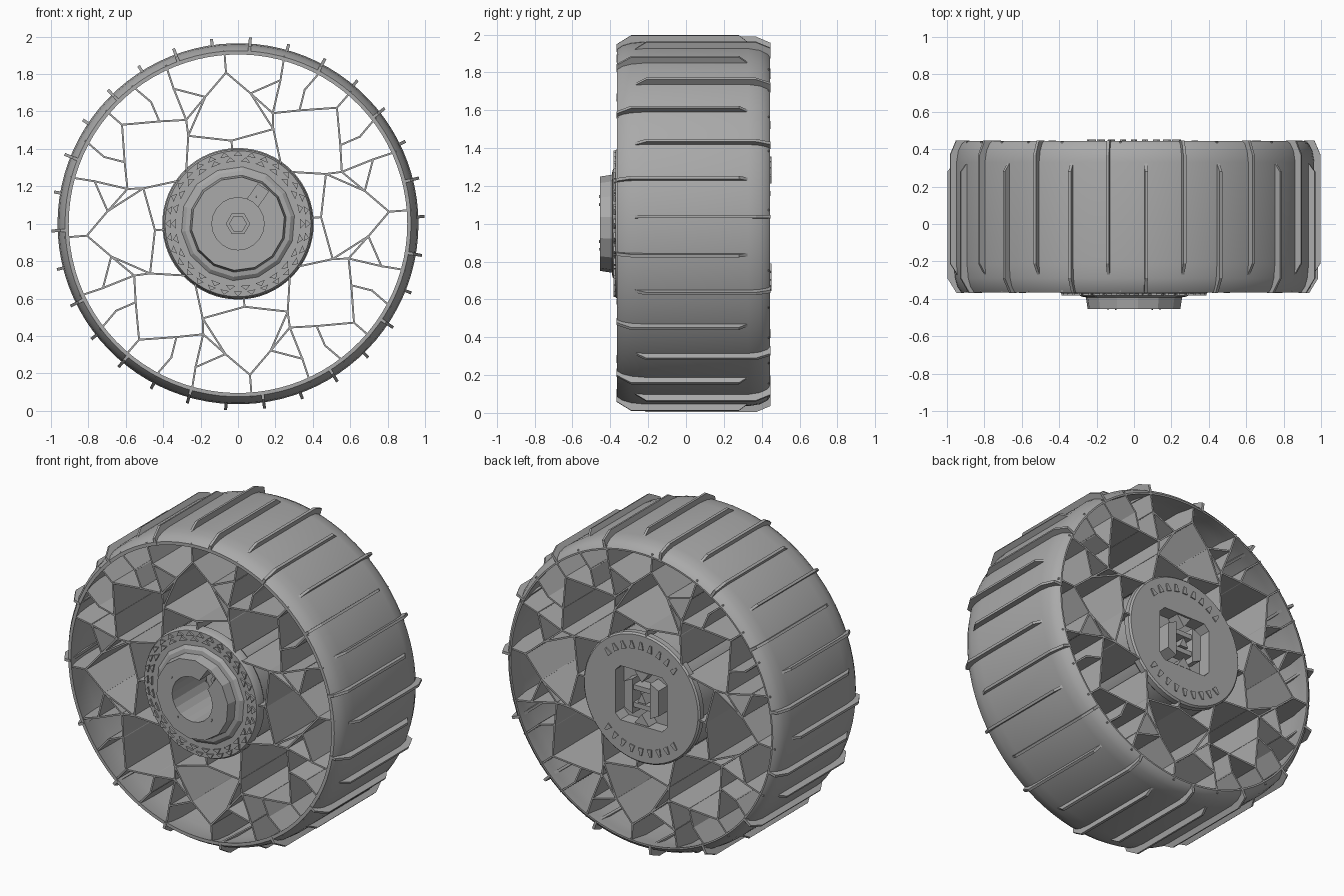
import bpy, bmesh
from math import sin, cos, pi, radians
from mathutils import Vector

cube = bpy.data.objects.get("Cube")
if cube:
    bpy.data.objects.remove(cube)

grey = bpy.data.materials.new("mid grey")
grey.use_nodes = True
COLOUR = (0.4, 0.4, 0.4, 1)
grey.diffuse_color = COLOUR
grey.node_tree.nodes["Principled BSDF"].inputs["Base Color"].default_value = COLOUR


def polar(r, deg, y=0.0):
    """Point around the axle, which runs along y at height 1."""
    a = radians(deg)
    return Vector((r * cos(a), y, 1 + r * sin(a)))


def finish(name, bm, smooth=0):
    bmesh.ops.recalc_face_normals(bm, faces=bm.faces)
    me = bpy.data.meshes.new(name)
    bm.to_mesh(me)
    bm.free()
    me.materials.append(grey)
    ob = bpy.data.objects.new(name, me)
    bpy.context.collection.objects.link(ob)
    if smooth:
        bpy.ops.object.select_all(action="DESELECT")
        ob.select_set(True)
        bpy.context.view_layer.objects.active = ob
        bpy.ops.object.shade_smooth_by_angle(angle=radians(smooth))
    return ob


def prism(bm, points, offset):
    """Solid between a polygon and its copy moved by offset."""
    a = [bm.verts.new(p) for p in points]
    b = [bm.verts.new(Vector(p) + Vector(offset)) for p in points]
    bm.faces.new(a)
    bm.faces.new(b[::-1])
    for i in range(len(a)):
        j = (i + 1) % len(a)
        bm.faces.new((a[i], b[i], b[j], a[j]))


def lathe(bm, profile, sides, closed=False, turn=0):
    """Spin (radius, y) pairs about the axle; cap the ends when not closed."""
    rings = [[bm.verts.new(polar(r, turn + 360 * i / sides, y)) for i in range(sides)]
             for r, y in profile]
    pairs = list(zip(rings, rings[1:])) + ([(rings[-1], rings[0])] if closed else [])
    for p, q in pairs:
        for i in range(sides):
            j = (i + 1) % sides
            bm.faces.new((p[i], p[j], q[j], q[i]))
    if not closed:
        bm.faces.new(rings[0])
        bm.faces.new(rings[-1][::-1])


def cut(target, cutter):
    mod = target.modifiers.new("cut", "BOOLEAN")
    mod.operation, mod.solver, mod.object = "DIFFERENCE", "EXACT", cutter
    cutter.hide_render = True
    cutter.hide_viewport = True
    cutter.display_type = "WIRE"


# Rim: thin drum with rolled edges
bm = bmesh.new()
lathe(bm, [(.905, -.365), (.925, -.365), (.945, -.335), (.958, -.29), (.965, -.22),
           (.965, .33), (.955, .39), (.935, .43), (.915, .445), (.905, .445),
           (.915, .38), (.93, .3), (.93, -.2), (.92, -.3)], 90, closed=True)
finish("rim", bm, 35)

# Treads: thin cleats reaching alternately to the front and back edges
bm = bmesh.new()
for i in range(30):
    deg = 2.2 + 12 * i
    if i % 2:
        side = [(.91, -.368), (.95, -.368), (.998, -.29), (.998, .28), (.96, .33), (.94, .33)]
    else:
        side = [(.94, -.27), (.96, -.27), (.998, -.21), (.998, .37), (.965, .447), (.91, .447)]
    tangent = polar(.016, deg + 90) - Vector((0, 0, 1))
    prism(bm, [polar(r, deg, y) - tangent / 2 for r, y in side], tangent)
finish("treads", bm)

# Spokes: one half of a petal as (radius, angle from its axis), mirrored and turned
nodes = dict(rim0=(.925, 0), tip=(.81, 0), root=(.395, 0), stub=(.445, 0),
             cross=(.54, 25), outer=(.70, 10), inner=(.62, 22), bend=(.69, 33),
             elbow=(.80, 21), rim1=(.925, 20), knee=(.80, 31), rim2=(.925, 33),
             peak=(.815, 45), rim3=(.925, 45), foot=(.395, 40))
chains = ["rim0 tip outer cross foot", "root stub cross inner bend peak rim3",
          "outer elbow rim1", "inner outer", "bend knee rim2", "inner elbow"]
walls = set()
for quarter in range(4):
    for sign in (1, -1):
        for chain in chains:
            names = chain.split()
            for n, m in zip(names, names[1:]):
                ends = [polar(nodes[k][0], 94.5 + 90 * quarter + sign * nodes[k][1])
                        for k in (n, m)]
                walls.add(tuple(sorted((round(p.x, 3), round(p.z, 3)) for p in ends)))
bm = bmesh.new()
for (x1, z1), (x2, z2) in sorted(walls):
    a, b = Vector((x1, -.36, z1)), Vector((x2, -.36, z2))
    d = (b - a).normalized() * .005
    n = Vector((-d.z, 0, d.x))
    prism(bm, [a - d - n, b + d - n, b + d + n, a - d + n], (0, .8, 0))
finish("spoke_walls", bm)

# Hub barrel with a flange at each end
bm = bmesh.new()
lathe(bm, [(.33, -.372), (.39, -.372), (.40, -.35), (.40, -.31), (.385, -.29),
           (.385, .38), (.405, .40), (.405, .435), (.395, .445)], 64)
hub = finish("hub", bm, 30)

# Faceted collar on the front of the hub
bm = bmesh.new()
lathe(bm, [(.32, -.36), (.285, -.388), (.26, -.392), (.25, -.455)], 14, turn=8)
collar = finish("collar", bm)

# Bore with a keyway through collar and hub
bm = bmesh.new()
lathe(bm, [(.14, -.6), (.14, -.12)], 20)
bore = finish("bore_cutter", bm)
bm = bmesh.new()
across = polar(.07, 145) - Vector((0, 0, 1))
prism(bm, [polar(.1, 55, -.6) - across / 2, polar(.1, 55, -.6) + across / 2,
           polar(.235, 55, -.6) + across / 2, polar(.235, 55, -.6) - across / 2], (0, .3, 0))
keyway = finish("keyway_cutter", bm)
for part in (hub, collar):
    cut(part, bore)
    cut(part, keyway)

# Hexagonal axle nut at the bottom of the bore
bm = bmesh.new()
lathe(bm, [(.065, -.11), (.065, -.18), (.045, -.18), (.045, -.11)], 6, closed=True)
finish("axle_nut", bm)

# Toothed rings around the collar, and four small bolts on it
bm = bmesh.new()
for radius, count in ((.345, 26), (.375, 32)):
    for i in range(count):
        deg, half = 360 * i / count, 120 / count
        prism(bm, [polar(radius - .012, deg - half, -.383), polar(radius - .012, deg + half, -.383),
                   polar(radius + .012, deg, -.383)], (0, .015, 0))
for i in range(4):
    prism(bm, [polar(.17, 145 + 90 * i + s, -.46) + Vector((0, 0, t))
               for s, t in ((-2, 0), (2, 0), (0, .012))], (0, .01, 0))
finish("toothed_rings", bm)

# Back recess with chamfered corners
def octagon(w, h, c, y):
    pts = [(w, h - c), (w - c, h), (c - w, h), (-w, h - c),
           (-w, c - h), (c - w, -h), (w - c, -h), (w, c - h)]
    return [Vector((x, y, 1 + z)) for x, z in pts]


bm = bmesh.new()
prism(bm, octagon(.18, .17, .035, .36), (0, .2, 0))
cut(hub, finish("recess_cutter", bm))

# Latch inside the recess: two side bars, cross bars and wedges
bm = bmesh.new()
for s in (1, -1):
    prism(bm, [(s * x, .35, 1 + z) for x, z in
               ((.06, -.11), (.12, -.08), (.12, .08), (.06, .11))], (0, .095, 0))
    prism(bm, [(x, .35, 1 + s * z) for x, z in
               ((-.06, .04), (.06, .04), (.06, .07), (-.06, .07))], (0, .085, 0))
    prism(bm, [(x, .35, 1 + s * z) for x, z in
               ((-.05, .165), (.05, .165), (0, .1))], (0, .09, 0))
prism(bm, [(-.03, .35, .97), (.03, .35, .97), (0, .35, 1.03)], (0, .09, 0))
finish("latch", bm)

# Raised grip pads on the back flange
bm = bmesh.new()
for centre in (90, 270):
    for i in range(-4, 5):
        deg = centre + 11 * i
        prism(bm, [polar(.31, deg - 3, .44), polar(.31, deg + 3, .44),
                   polar(.355, deg + 1, .44), polar(.355, deg - 1, .44)], (0, .012, 0))
finish("grip_pads", bm)
